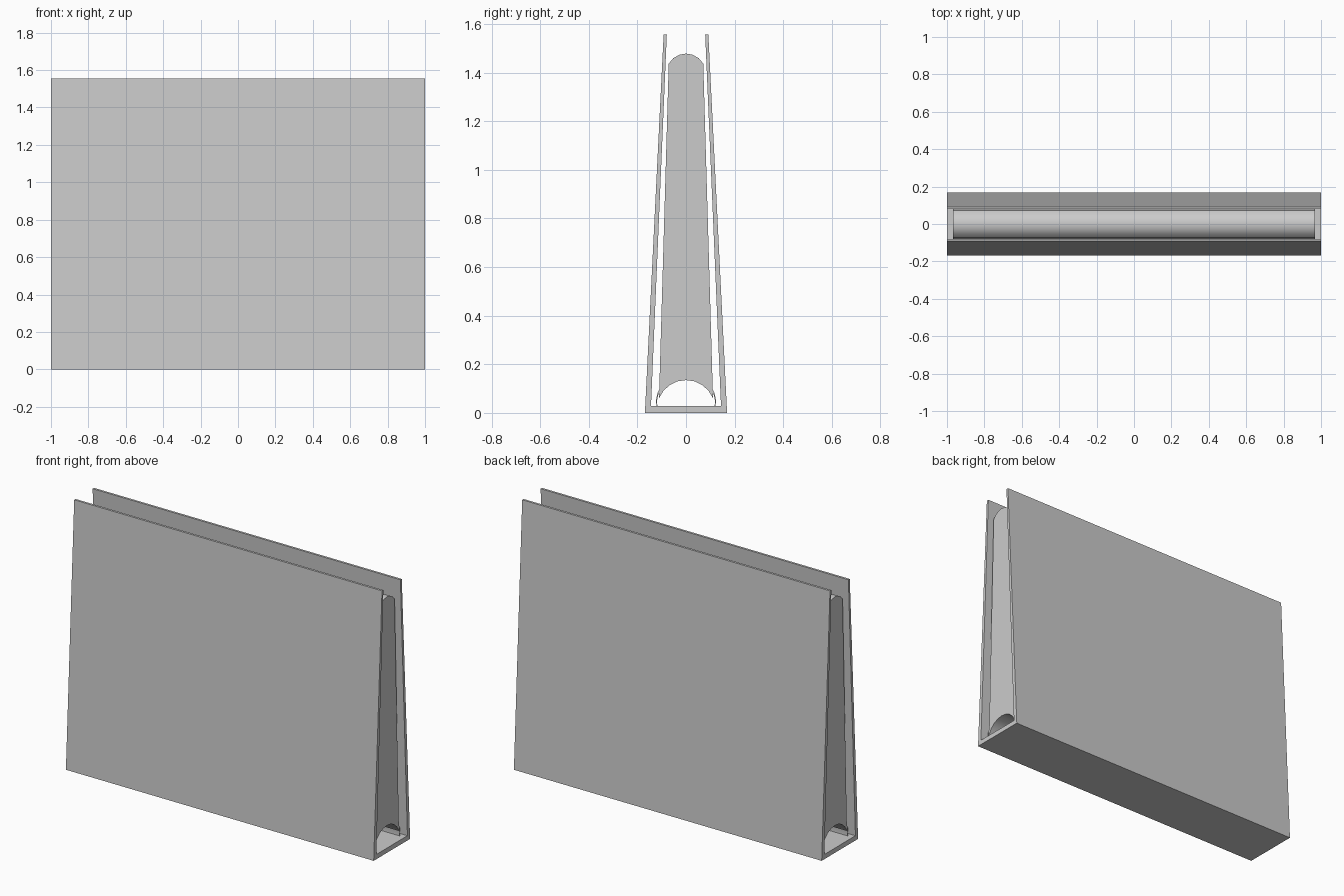
import bpy, bmesh, math

if "Cube" in bpy.data.objects:
    bpy.data.objects.remove(bpy.data.objects["Cube"])


def extrude_profile(name, pts, half_len, smooth=False):
    """Extrude a closed (y, z) profile along x, centred on x = 0."""
    bm = bmesh.new()
    face = bm.faces.new([bm.verts.new((-half_len, y, z)) for y, z in pts])
    ext = bmesh.ops.extrude_face_region(bm, geom=[face])
    moved = [v for v in ext["geom"] if isinstance(v, bmesh.types.BMVert)]
    bmesh.ops.translate(bm, verts=moved, vec=(2 * half_len, 0, 0))
    bmesh.ops.recalc_face_normals(bm, faces=bm.faces)
    mesh = bpy.data.meshes.new(name)
    bm.to_mesh(mesh)
    bm.free()
    obj = bpy.data.objects.new(name, mesh)
    bpy.context.collection.objects.link(obj)
    if smooth:
        bpy.ops.object.select_all(action="DESELECT")
        obj.select_set(True)
        bpy.context.view_layer.objects.active = obj
        bpy.ops.object.shade_smooth_by_angle(angle=math.radians(32))
    return obj


def arc(half_w, z_edge, rise, n):
    """Upward circular arc from -half_w to +half_w."""
    r = (half_w ** 2 + rise ** 2) / (2 * rise)
    a = math.asin(half_w / r)
    zc = z_edge + rise - r
    return [(r * math.sin(-a + 2 * a * i / n), zc + r * math.cos(-a + 2 * a * i / n))
            for i in range(n + 1)]


# Cover: tapered walls joined by a flat spine at the bottom
cover = [(-0.169, 0), (0.169, 0), (0.092, 1.556), (0.079, 1.556),
         (0.144, 0.028), (-0.144, 0.028), (-0.079, 1.556), (-0.092, 1.556)]
extrude_profile("cover", cover, 1.0)

# Page block: rounded top edge and hollow arch underneath
pages = arc(0.071, 1.437, 0.041, 6) + arc(0.111, 0.06, 0.075, 8)[::-1]
extrude_profile("page_block", pages, 0.968, smooth=True)

# Thin curved strips joining the page block to the spine
strip = [(0.110, 0.096), (0.118, 0.08), (0.123, 0.055), (0.122, 0.028),
         (0.118, 0.028), (0.119, 0.052), (0.115, 0.072), (0.110, 0.085)]
for side, label in ((-1, "front"), (1, "back")):
    extrude_profile(label + "_binding_strip", [(side * y, z) for y, z in strip],
                    0.968, smooth=True)
